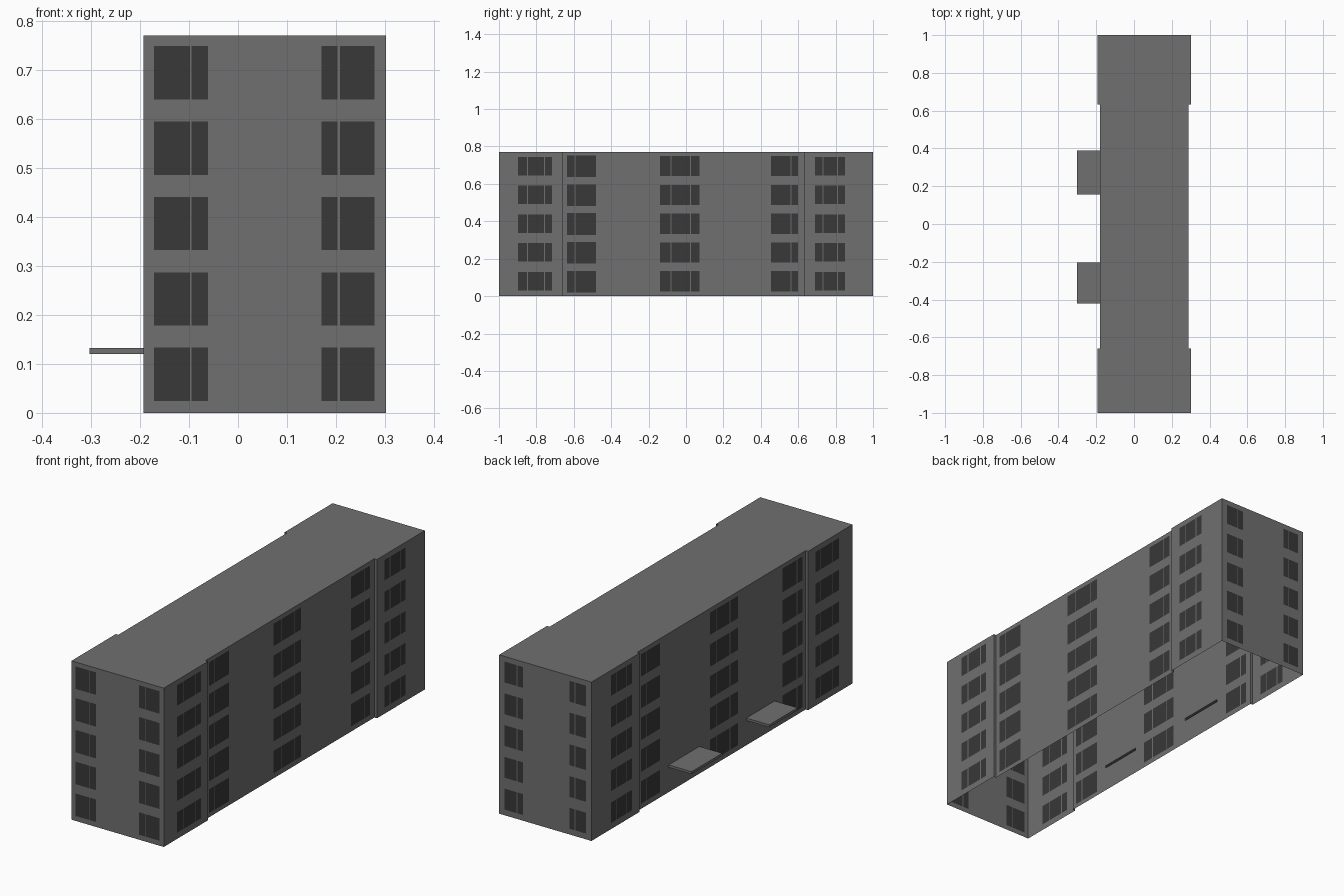
import bpy, bmesh

if "Cube" in bpy.data.objects:
    bpy.data.objects.remove(bpy.data.objects["Cube"])

H, PITCH, FLOORS = 0.77, 0.154, 5
XL, XR = -0.193, 0.302          # end wings
ML, MR = -0.18, 0.288           # recessed middle section
Y0, Y1 = -0.66, 0.633           # where the wings begin
CANOPIES = [(-0.422, -0.205), (0.155, 0.39)]
CX, CZ0, CZ1 = -0.303, 0.12, 0.132

# Window panes: (start, end, sill, head) along each facade
FRONT = [(a, b, 0.024, 0.133) for a, b in
         [(-0.171, -0.098), (-0.095, -0.061), (0.17, 0.203), (0.208, 0.279)]]
BACK = [(a, b, 0.028, 0.129) for a, b in
        [(-0.163, -0.107), (-0.103, -0.075), (0.175, 0.204), (0.208, 0.272)]]
SIDE = [(a, b, 0.03, 0.129) for a, b in
        [(-0.897, -0.85), (-0.846, -0.76), (-0.755, -0.716),
         (0.69, 0.73), (0.735, 0.808), (0.813, 0.85)]]
SIDE += [(a, b, 0.02, 0.135) for a, b in [(-0.635, -0.597), (-0.591, -0.482)]]
SIDE += [(a, b, 0.025, 0.133) for a, b in
         [(-0.14, -0.082), (-0.078, 0.022), (0.027, 0.073),
          (0.455, 0.558), (0.563, 0.6)]]


def material(name, v):
    m = bpy.data.materials.new(name)
    m.diffuse_color = (v, v, v, 1)
    m.use_nodes = True
    m.node_tree.nodes["Principled BSDF"].inputs["Base Color"].default_value = m.diffuse_color
    return m


def finish(name, bm, mat):
    bmesh.ops.remove_doubles(bm, verts=bm.verts, dist=1e-5)
    me = bpy.data.meshes.new(name)
    bm.to_mesh(me)
    bm.free()
    me.materials.append(mat)
    ob = bpy.data.objects.new(name, me)
    bpy.context.collection.objects.link(ob)


def face(bm, pts):
    bm.faces.new([bm.verts.new(p) for p in pts])


def wall(p, q, panes, holes):
    """Flat wall from p to q, split into wall cells, pane cells and openings."""
    ax = 0 if abs(p[0] - q[0]) > 1e-6 else 1
    lo, hi = sorted((p[ax], q[ax]))
    rects = [(a, b, z0 + f * PITCH, z1 + f * PITCH)
             for a, b, z0, z1 in panes if lo < a and b < hi for f in range(FLOORS)]
    us = sorted({lo, hi} | {v for r in rects + holes for v in r[:2]},
                reverse=p[ax] > q[ax])
    zs = sorted({0, H} | {v for r in rects + holes for v in r[2:]})

    def inside(rs, u, z):
        return any(r[0] < u < r[1] and r[2] < z < r[3] for r in rs)

    def at(u, z):
        return (u, p[1], z) if ax == 0 else (p[0], u, z)

    for a, b in zip(us, us[1:]):
        for c, d in zip(zs, zs[1:]):
            u, z = (a + b) / 2, (c + d) / 2
            if inside(holes, u, z):
                continue
            face(panes_bm if inside(rects, u, z) else walls_bm,
                 [at(a, c), at(b, c), at(b, d), at(a, d)])


grey = material("concrete", 0.16)
dark = material("dark_glass", 0.04)
walls_bm, panes_bm = bmesh.new(), bmesh.new()

# Outer walls follow the stepped floor plan; the underside stays open
plan = [(XL, -1), (XR, -1), (XR, Y0), (MR, Y0), (MR, Y1), (XR, Y1),
        (XR, 1), (XL, 1), (XL, Y1), (ML, Y1), (ML, Y0), (XL, Y0)]
for p, q in zip(plan, plan[1:] + plan[:1]):
    panes = []
    if p[0] == q[0]:
        panes = SIDE
    elif p[1] == q[1] == -1:
        panes = FRONT
    elif p[1] == q[1] == 1:
        panes = BACK
    holes = [(a, b, CZ0, CZ1) for a, b in CANOPIES] if p[0] == q[0] == ML else []
    wall(p, q, panes, holes)
finish("walls", walls_bm, grey)
finish("windows", panes_bm, dark)

# Flat roof
bm = bmesh.new()
face(bm, [(x, y, H) for x, y in plan])
finish("roof", bm, grey)

# Entrance canopies, open where they meet the wall
for i, (a, b) in enumerate(CANOPIES):
    bm = bmesh.new()
    ring = [(ML, a), (CX, a), (CX, b), (ML, b)]
    face(bm, [(x, y, CZ1) for x, y in reversed(ring)])
    face(bm, [(x, y, CZ0) for x, y in ring])
    for p, q in zip(ring, ring[1:]):
        face(bm, [(*q, CZ0), (*p, CZ0), (*p, CZ1), (*q, CZ1)])
    finish(f"entrance_canopy_{i + 1}", bm, grey)
